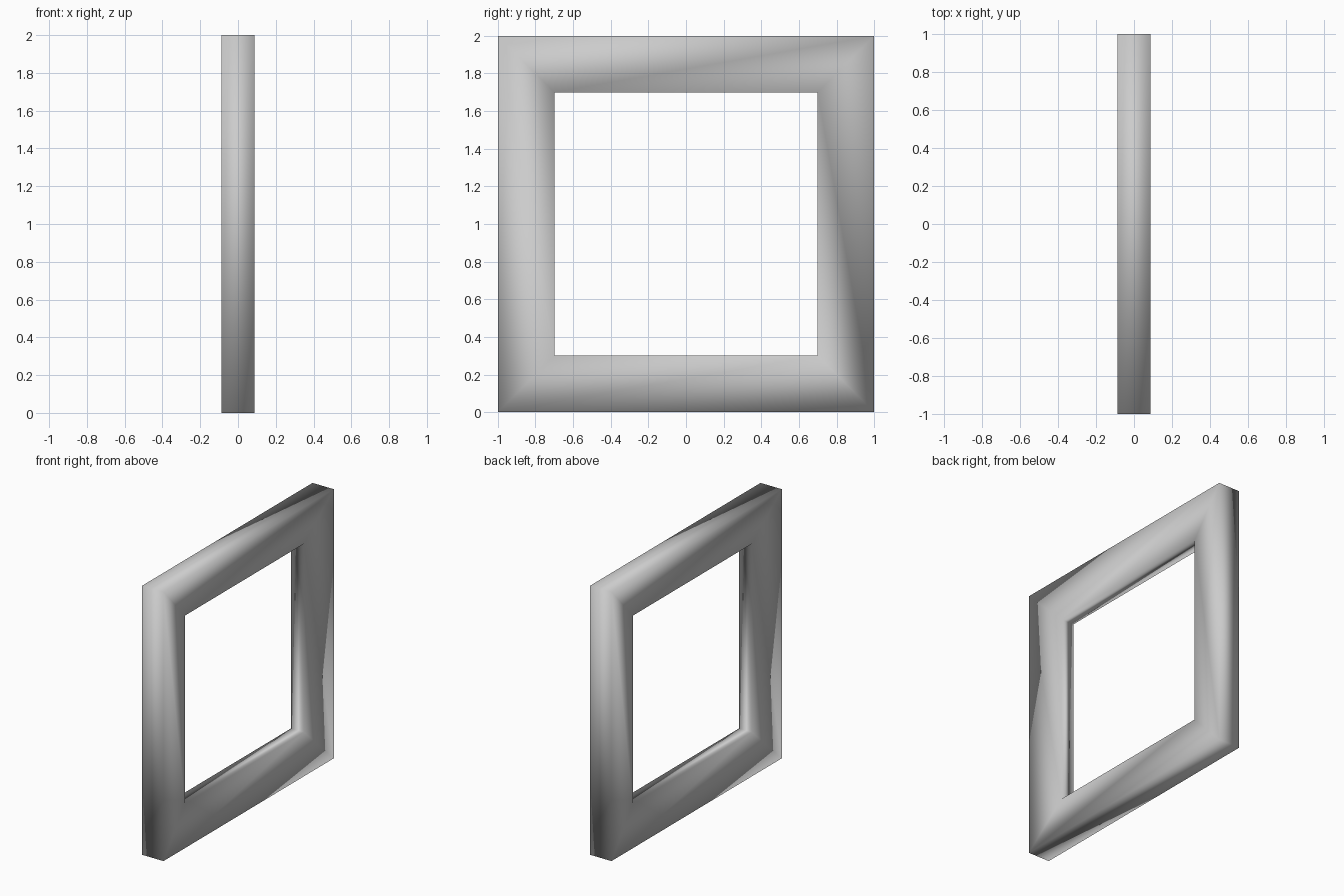
import bpy, bmesh

if "Cube" in bpy.data.objects:
    bpy.data.objects.remove(bpy.data.objects["Cube"])

# Tapered bar section: (half size of the square, x offset)
profile = [(1.0, -0.0875), (1.0, 0.0875), (0.7, 0.0525), (0.7, -0.0525)]
# Corner directions in the y-z plane, counter-clockwise seen from +x
corners = [(1, -1), (1, 1), (-1, 1), (-1, -1)]

# Square frame: the section swept around four mitred corners
bm = bmesh.new()
rings = [[bm.verts.new((x, s * cy, 1 + s * cz)) for s, x in profile]
         for cy, cz in corners]
for k in range(4):
    a, b = rings[k], rings[(k + 1) % 4]
    for j in range(4):
        n = (j + 1) % 4
        face = bm.faces.new((a[j], b[j], b[n], a[n]))
        face.smooth = True

mesh = bpy.data.meshes.new("square_frame")
bm.to_mesh(mesh)
bm.free()
frame = bpy.data.objects.new("square_frame", mesh)
bpy.context.collection.objects.link(frame)
